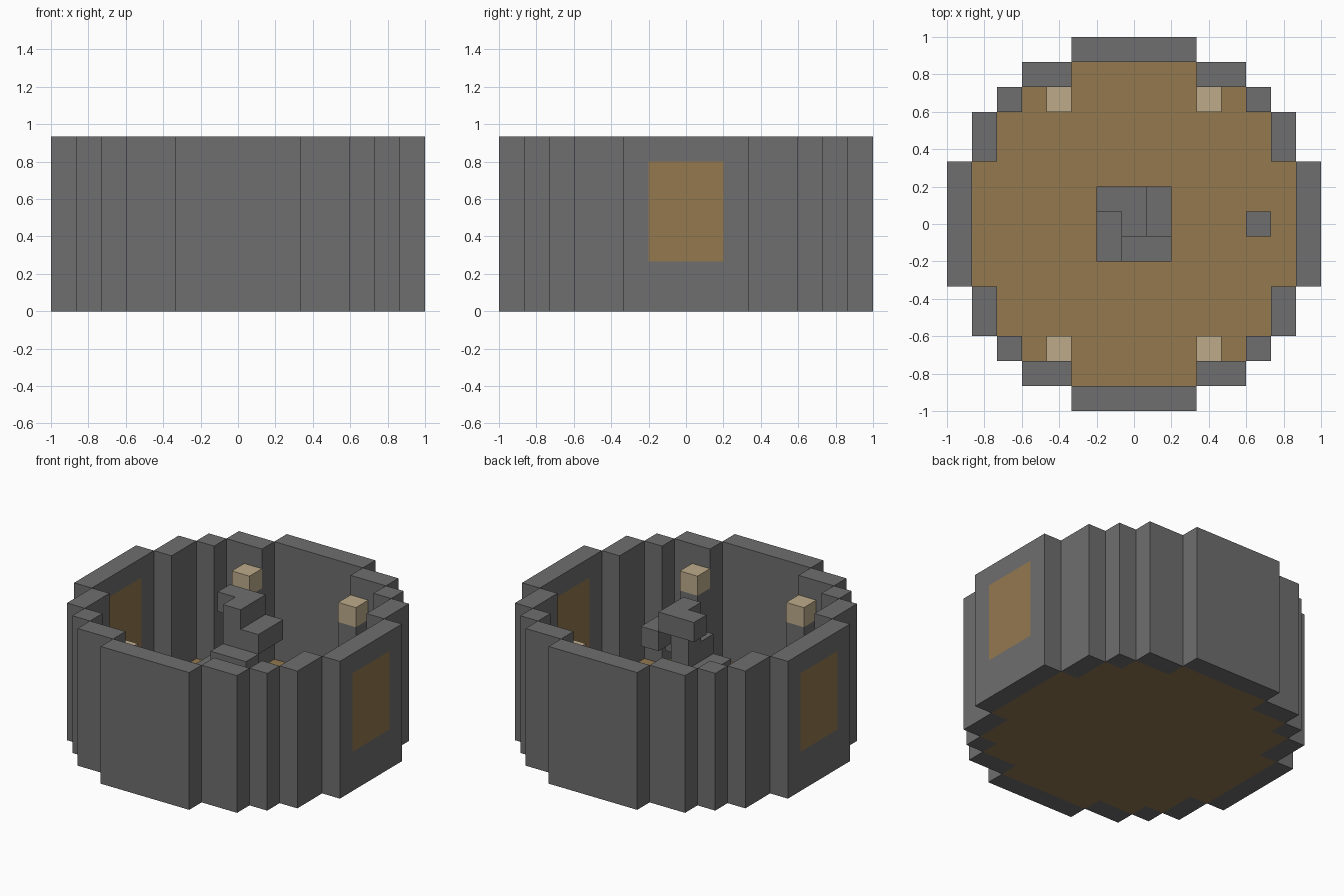
import bpy
import bmesh
from mathutils import Vector

cube = bpy.data.objects.get("Cube")
if cube:
    bpy.data.objects.remove(cube, do_unlink=True)

U = 2 / 15      # one block
HEIGHT = 7      # tower height in blocks


def material(name, rgb):
    m = bpy.data.materials.new(name)
    m.use_nodes = True
    colour = (*rgb, 1)
    m.diffuse_color = colour
    m.node_tree.nodes["Principled BSDF"].inputs["Base Color"].default_value = colour
    return m


stone = material("grey stone", (0.156, 0.156, 0.156))
wood = material("brown planks", (0.292, 0.188, 0.078))
glow = material("cream lamp", (0.509, 0.407, 0.254))


def add_box(bm, lo, hi):
    """Box between two corners, measured in blocks."""
    lo, hi = Vector(lo) * U, Vector(hi) * U
    verts = bmesh.ops.create_cube(bm, size=1)["verts"]
    for v in verts:
        v.co = Vector((lo[i] + hi[i]) / 2 + v.co[i] * (hi[i] - lo[i]) for i in range(3))


def finish(name, bm, *mats):
    mesh = bpy.data.meshes.new(name)
    bm.to_mesh(mesh)
    bm.free()
    for m in mats:
        mesh.materials.append(m)
    obj = bpy.data.objects.new(name, mesh)
    bpy.context.collection.objects.link(obj)
    return obj


def boxes(name, mat, *corners):
    bm = bmesh.new()
    for lo, hi in corners:
        add_box(bm, lo, hi)
    return finish(name, bm, mat)


# Plank floor: a stepped outline filling the ring of walls
quarter = [(6.5, 2.5), (5.5, 2.5), (5.5, 4.5), (4.5, 4.5), (4.5, 5.5), (2.5, 5.5), (2.5, 6.5)]
outline = quarter + [(-x, y) for x, y in reversed(quarter)]
outline += [(-x, -y) for x, y in outline]
bm = bmesh.new()
base = bm.faces.new([bm.verts.new((x * U, y * U, 0)) for x, y in outline])
top = bmesh.ops.extrude_face_region(bm, geom=[base])["geom"]
bmesh.ops.translate(bm, vec=(0, 0, U), verts=[g for g in top if isinstance(g, bmesh.types.BMVert)])
bmesh.ops.recalc_face_normals(bm, faces=bm.faces)
finish("floor", bm, wood)

# Front and back walls
for name, y in (("front_wall", -7.5), ("back_wall", 6.5)):
    boxes(name, stone, ((-2.5, y, 0), (2.5, y + 1, HEIGHT)))

# Side walls with flush wooden doors
for name, x in (("right_wall", -7.5), ("left_wall", 6.5)):
    bm = bmesh.new()
    add_box(bm, (x, -2.5, 0), (x + 1, 2.5, HEIGHT))
    for co, no in (((0, -1.5, 0), (0, 1, 0)), ((0, 1.5, 0), (0, 1, 0)),
                   ((0, 0, 2), (0, 0, 1)), ((0, 0, 6), (0, 0, 1))):
        bmesh.ops.bisect_plane(bm, geom=bm.verts[:] + bm.edges[:] + bm.faces[:],
                               plane_co=Vector(co) * U, plane_no=no)
    for f in bm.faces:
        c = f.calc_center_median() / U
        f.material_index = int(abs(f.normal.x) > 0.9 and abs(c.y) < 1.5 and 2 < c.z < 6)
    finish(name, bm, stone, wood)

# Stepped corner walls and lamp posts in each quarter
corner_walls = [(2.5, 5.5, 4.5, 6.5), (4.5, 4.5, 5.5, 5.5), (5.5, 2.5, 6.5, 4.5)]
for side, sx in (("left", 1), ("right", -1)):
    for end, sy in (("front", -1), ("back", 1)):
        def span(x0, y0, x1, y1, z0, z1):
            xs, ys = sorted((x0 * sx, x1 * sx)), sorted((y0 * sy, y1 * sy))
            return (xs[0], ys[0], z0), (xs[1], ys[1], z1)
        tag = f"{end}_{side}"
        boxes(f"{tag}_corner_wall", stone, *[span(*w, 0, HEIGHT) for w in corner_walls])
        boxes(f"{tag}_lamp_post", stone, span(2.5, 4.5, 3.5, 5.5, 1, 5))
        boxes(f"{tag}_lamp", glow, span(2.5, 4.5, 3.5, 5.5, 5, 6))

# Spiral stair: a central column with steps turning round it
boxes("stair_column", stone, ((-0.5, -0.5, 1), (0.5, 0.5, HEIGHT)))
treads = [(0.5, -0.5, 1.5, 1.5), (-0.5, -1.5, 1.5, -0.5),
          (-1.5, -1.5, -0.5, 0.5), (-1.5, 0.5, 0.5, 1.5)]
for level in range(1, HEIGHT):
    x0, y0, x1, y1 = treads[(5 - level) % 4]
    boxes(f"stair_step_{level}", stone, ((x0, y0, level), (x1, y1, level + 1)))

# Single block in front of the left door
boxes("door_step", stone, ((4.5, -0.5, 1), (5.5, 0.5, 2)))
